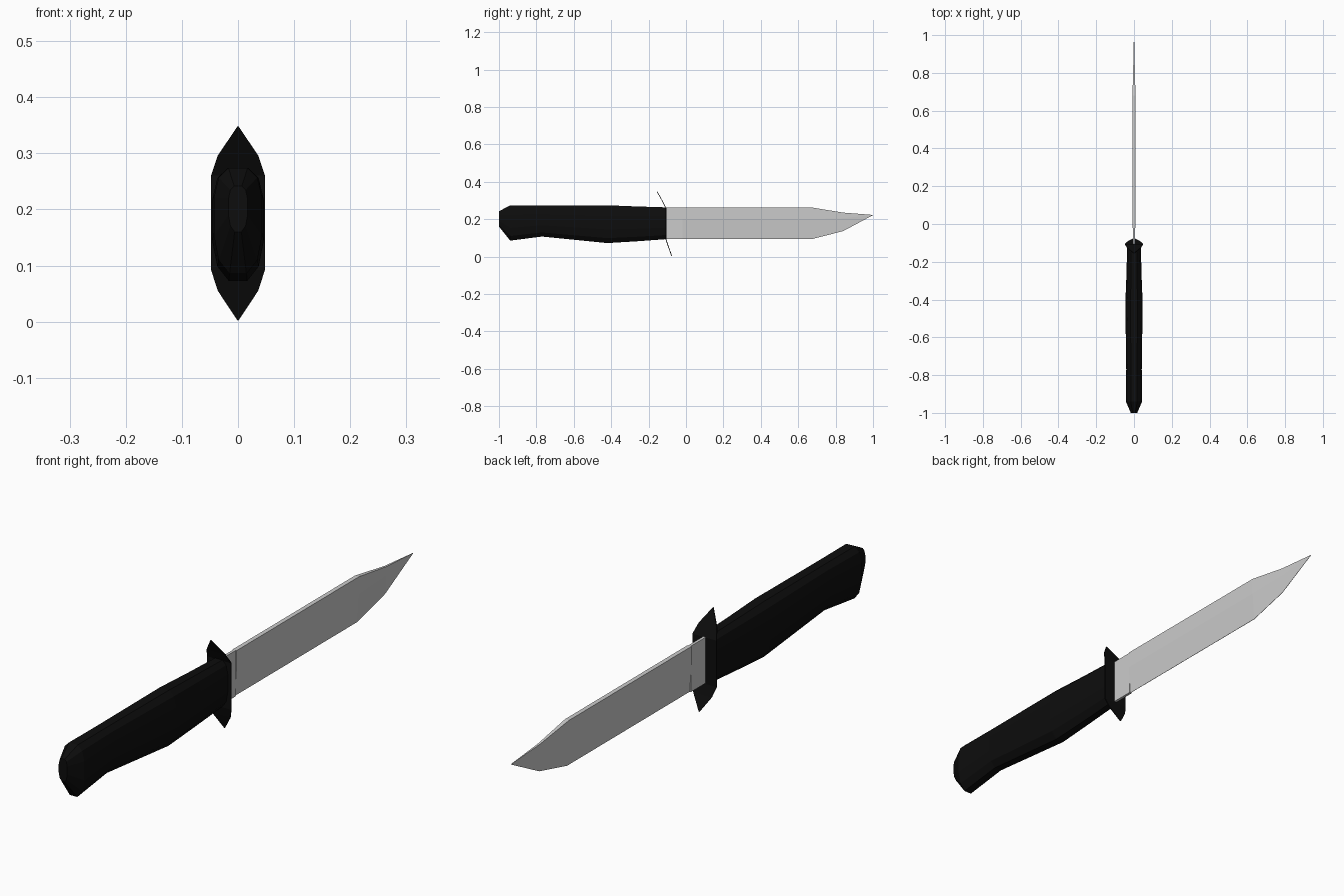
import bpy, bmesh

if "Cube" in bpy.data.objects:
    bpy.data.objects.remove(bpy.data.objects["Cube"])


def material(name, v):
    m = bpy.data.materials.new(name)
    m.diffuse_color = (v, v, v, 1)
    m.use_nodes = True
    m.node_tree.nodes["Principled BSDF"].inputs["Base Color"].default_value = m.diffuse_color
    return m


black = material("matte black", 0.004)
steel = material("steel grey", 0.60)


def loft(name, sections, mat):
    """Skin a list of closed rings that share the same point count."""
    bm = bmesh.new()
    rings = [[bm.verts.new(p) for p in s] for s in sections]
    n = len(rings[0])
    for a, b in zip(rings, rings[1:]):
        for i in range(n):
            j = (i + 1) % n
            bm.faces.new((a[i], a[j], b[j], b[i]))
    bm.faces.new(rings[0])
    bm.faces.new(rings[-1])
    bmesh.ops.remove_doubles(bm, verts=bm.verts, dist=1e-5)
    bmesh.ops.recalc_face_normals(bm, faces=bm.faces)
    me = bpy.data.meshes.new(name)
    bm.to_mesh(me)
    bm.free()
    me.materials.append(mat)
    ob = bpy.data.objects.new(name, me)
    bpy.context.collection.objects.link(ob)
    return ob


def mirrored(half, y):
    """Ring from right-hand (x, z) points plus their mirror image."""
    return [(x, y, z) for x, z in half] + [(-x, y, z) for x, z in reversed(half)]


# Handle: faceted grip, (y, bottom, top, half width)
def grip_ring(y, lo, hi, w):
    h = hi - lo
    return mirrored([(0.35 * w, lo), (0.8 * w, lo + 0.13 * h), (w, lo + 0.36 * h),
                     (w, hi - 0.28 * h), (0.8 * w, hi - 0.09 * h), (0.4 * w, hi)], y)


grip = [(-1.0, 0.16, 0.242, 0.017), (-0.94, 0.085, 0.274, 0.043),
        (-0.77, 0.107, 0.274, 0.041), (-0.42, 0.072, 0.274, 0.046),
        (-0.27, 0.081, 0.268, 0.040), (-0.107, 0.093, 0.263, 0.036)]
loft("handle", [grip_ring(*g) for g in grip], black)

# Guard: thin pointed plate with swept ends, (y, z, half width)
guard = [(-0.076, 0.002, 0.001), (-0.095, 0.055, 0.036), (-0.107, 0.092, 0.048),
         (-0.107, 0.26, 0.048), (-0.126, 0.296, 0.036), (-0.155, 0.348, 0.001)]
t = 0.002
loft("guard", [[(-w, y - t, z), (w, y - t, z), (w, y + t, z), (-w, y + t, z)]
               for y, z, w in guard], black)

# Ricasso: plain flat stock between guard and ground blade
loft("ricasso", [mirrored([(0.005, 0.095), (0.005, 0.261)], y)
                 for y in (-0.107, -0.02)], steel)


# Blade: flat upper half, hollow lower half ground to a thin edge
def blade_ring(y, lo, ridge, hi, w):
    return mirrored([(min(w, 0.0006), lo), (w, ridge), (w, hi)], y)


blade = [(-0.02, 0.095, 0.2, 0.261, 0.008), (0.68, 0.095, 0.2, 0.261, 0.008),
         (0.84, 0.136, 0.205, 0.235, 0.004), (1.0, 0.2215, 0.222, 0.2225, 0.0005)]
loft("blade", [blade_ring(*b) for b in blade], steel)
